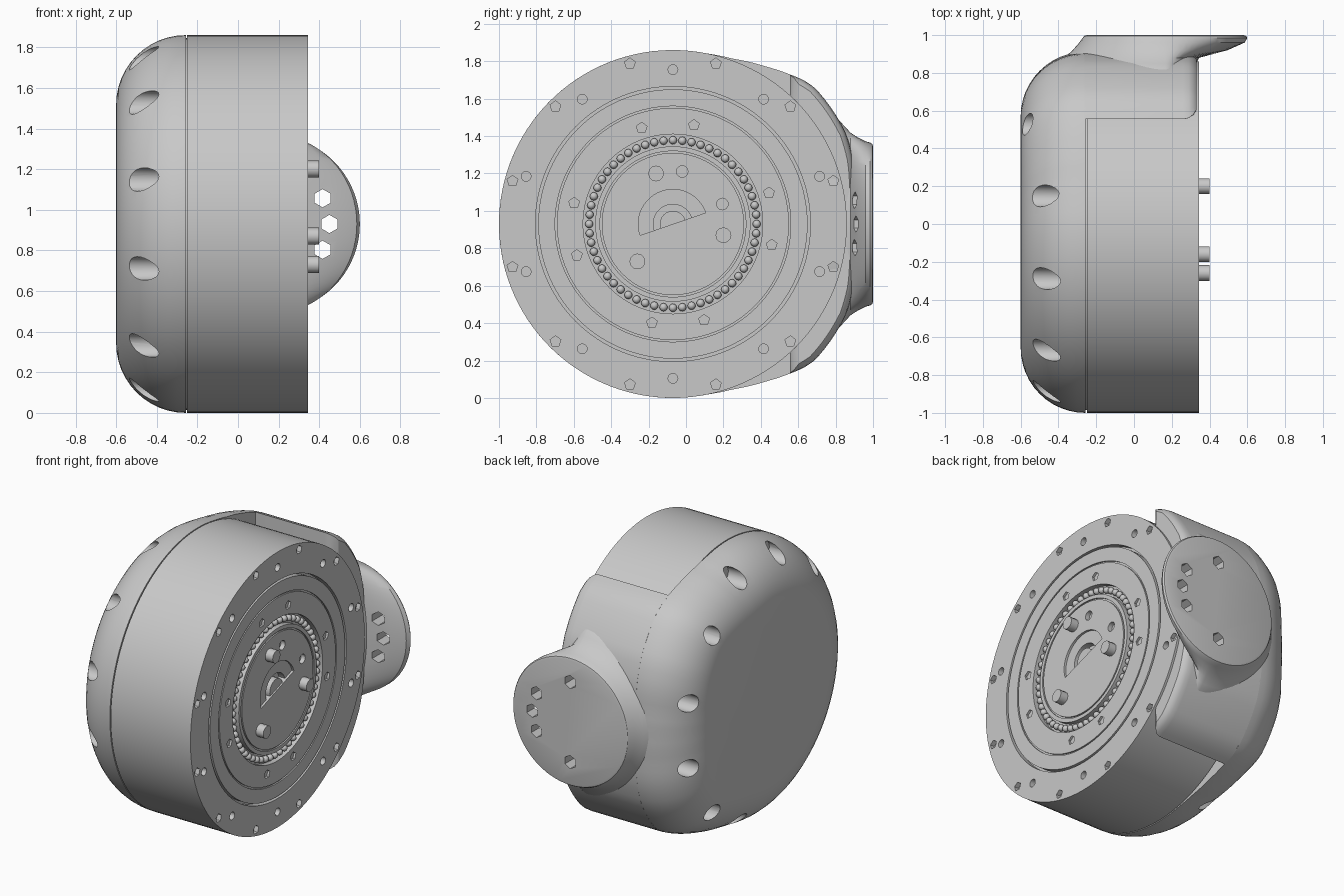
import bpy, bmesh, math
from mathutils import Matrix, Vector

cube = bpy.data.objects.get("Cube")
if cube:
    bpy.data.objects.remove(cube, do_unlink=True)

CY, CZ, R = -0.07, 0.93, 0.93       # drum axis and radius
FACE = 0.345                        # output face plane

grey = bpy.data.materials.new("plain grey")
grey.use_nodes = True
grey.diffuse_color = (0.58, 0.58, 0.58, 1)
grey.node_tree.nodes["Principled BSDF"].inputs["Base Color"].default_value = (0.58, 0.58, 0.58, 1)


def finish(name, bm):
    bmesh.ops.recalc_face_normals(bm, faces=bm.faces)
    me = bpy.data.meshes.new(name)
    bm.to_mesh(me)
    bm.free()
    me.materials.append(grey)
    ob = bpy.data.objects.new(name, me)
    bpy.context.scene.collection.objects.link(ob)
    return ob


def loft(name, rings):
    """Skin closed rings of equal length and close both ends."""
    bm = bmesh.new()
    vs = [[bm.verts.new(p) for p in ring] for ring in rings]
    n = len(vs[0])
    for a, b in zip(vs, vs[1:]):
        for i in range(n):
            j = (i + 1) % n
            bm.faces.new((a[i], a[j], b[j], b[i]))
    bm.faces.new(vs[0])
    bm.faces.new(vs[-1])
    return finish(name, bm)


def polar(x, r, deg):
    t = math.radians(deg)
    return Vector((x, CY + r * math.cos(t), CZ + r * math.sin(t)))


def prism(bm, centre, axis, radius, length, sides):
    rot = Vector(axis).to_track_quat('Z', 'Y').to_matrix().to_4x4()
    bmesh.ops.create_cone(bm, cap_ends=True, segments=sides, radius1=radius, radius2=radius,
                          depth=length, matrix=Matrix.Translation(centre) @ rot)


def cut(ob, bm):
    """Subtract the cutter, trying solvers until one keeps the body intact."""
    tool = finish("cutter", bm)
    tool.hide_render = True
    mod = ob.modifiers.new("cut", 'BOOLEAN')
    mod.operation, mod.object = 'DIFFERENCE', tool
    before = len(ob.data.polygons)
    result = None
    for solver in ('EXACT', 'MANIFOLD', 'FLOAT'):
        mod.solver = solver
        ob.update_tag()
        dg = bpy.context.evaluated_depsgraph_get()
        dg.update()
        me = bpy.data.meshes.new_from_object(ob.evaluated_get(dg))
        if len(me.polygons) > before:
            result = me
            break
    ob.modifiers.clear()
    if result:
        ob.data = result
    bpy.data.objects.remove(tool, do_unlink=True)


def smooth(ob, deg=32):
    bpy.ops.object.select_all(action='DESELECT')
    ob.select_set(True)
    bpy.context.view_layer.objects.active = ob
    bpy.ops.object.shade_smooth_by_angle(angle=math.radians(deg))


# Housing outline: round, swelling into two shoulders at the back
OUTLINE = [(0, .98), (10, .99), (20, 1.025), (28, 1.045), (38, 1.05), (44, 1.052), (48, 1.038),
           (52, 1.015), (60, .975), (70, .94), (78, .93), (181, .93)]


def outline(deg):
    a = abs((deg + 180) % 360 - 180)
    for (a0, r0), (a1, r1) in zip(OUTLINE, OUTLINE[1:]):
        if a <= a1:
            return r0 + (r1 - r0) * (a - a0) / (a1 - a0)


# Rear cap with a large rounded edge
ROUND = 0.343
rings = []
for k in range(13):
    t = math.radians(90 - 7.5 * k)
    x, inset = -0.257 - ROUND * math.sin(t), ROUND * (1 - math.cos(t))
    rings.append([polar(x, outline(d + .7) - inset, d + .7) for d in range(0, 360, 3)])
rear_cap = loft("rear_cap", rings)
for k in range(12):                              # lightening holes
    bm = bmesh.new()
    prism(bm, polar(-0.5, 0.845, 15 + 30 * k), (1, 0, 0), 0.058, 0.24, 24)
    cut(rear_cap, bm)
for y, z in ((-0.345, 1.80), (0.2, 0.06)):       # connector notches
    bm = bmesh.new()
    bmesh.ops.create_cube(bm, size=1, matrix=Matrix.Translation((-0.345, y, z))
                          @ Matrix.Diagonal((0.13, 0.16, 0.14, 1)))
    cut(rear_cap, bm)
smooth(rear_cap)

# Drum with ring grooves and a bearing channel on its face
profile = [(-0.27, .915), (-0.25, .915), (-0.25, R), (FACE, R), (FACE, .735), (.30, .735),
           (.30, .72), (FACE, .72), (FACE, .63), (.335, .63), (.335, .62), (FACE, .62),
           (FACE, .48), (.31, .48), (.31, .415), (FACE, .415), (FACE, .39), (.335, .39),
           (.335, .38), (FACE, .38)]
drum = loft("drum", [[polar(x, r, d) for d in range(0, 360, 3)] for x, r in profile])
bm = bmesh.new()
for k in range(10):                              # mounting holes
    prism(bm, polar(FACE, .825, 18 + 36 * k), (1, 0, 0), .026, .2, 16)
for k in range(12):                              # rim screw pockets
    prism(bm, polar(FACE, .888, 15 + 30 * k), (1, 0, 0), .03, .06, 5)
for k in range(4):                               # inner screw pockets
    for d in (18, 78):
        prism(bm, polar(FACE, .54, d + 90 * k), (1, 0, 0), .03, .03, 5)
for d in (22, 80):                               # output plate holes
    prism(bm, polar(FACE, .285, d), (1, 0, 0), .031, .06, 16)
cut(drum, bm)


def half_disc(radius, depth):
    """Half-round cutter, its flat side tilted across the face centre."""
    b = bmesh.new()
    arc = [polar(FACE - depth, radius, 19 + 7.5 * k) for k in range(25)]
    face = b.faces.new([b.verts.new(p) for p in arc])
    ext = bmesh.ops.extrude_face_region(b, geom=[face])
    moved = [v for v in ext["geom"] if isinstance(v, bmesh.types.BMVert)]
    bmesh.ops.translate(b, verts=moved, vec=(depth + 0.05, 0, 0))
    return b


cut(drum, half_disc(.185, .015))
cut(drum, half_disc(.105, .06))
smooth(drum)

# Shaft stub in the centre recess
bm = bmesh.new()
prism(bm, (.31, CY, CZ), (1, 0, 0), .07, .05, 24)
smooth(finish("shaft_stub", bm))

# Bearing balls
bm = bmesh.new()
for k in range(56):
    bmesh.ops.create_icosphere(bm, subdivisions=2, radius=.022,
                               matrix=Matrix.Translation(polar(.323, .448, k * 360 / 56)))
smooth(finish("bearing_balls", bm))

# Three bolts standing out of the output plate
for k, (y, z) in enumerate(((-.16, 1.2), (.2, .87), (-.26, .73))):
    bm = bmesh.new()
    prism(bm, (.365, y, z), (1, 0, 0), .042, .07, 12)
    smooth(finish(f"output_bolt_{k + 1}", bm))

# Bracket arms wrapping the back of the drum, ending on level edges
rings = []
for x, inset, reach in ((-.262, 0, 52), (.26, 0, 52), (.29, .004, 51.5), (.315, .014, 50),
                        (.33, .032, 48)):
    angles = [reach * (k / 24 - 1) for k in range(49)]
    outer = [polar(x, max(outline(a) - inset, .94), a) for a in angles]
    inner = [polar(x, .925, a * (reach - 4.5) / reach) for a in reversed(angles)]
    rings.append(outer + inner)
smooth(loft("bracket_arms", rings))

# Flared neck and round mounting flange: y, half height, left and right reach
sections = [(.74, .60, .58, .165), (.80, .575, .575, .165), (.85, .52, .56, .165),
            (.88, .488, .535, .18), (.92, .462, .49, .33),
            (.96, .442, .455, .42), (.985, .435, .437, .435), (.996, .428, .428, .428),
            (1.0, .415, .415, .415)]
FX = .165
rings = []
for y, h, left, right in sections:
    ring = []
    for k in range(72):
        c, s = math.cos(math.radians(5 * k)), math.sin(math.radians(5 * k))
        ring.append((FX + c * (right if c > 0 else left), y, CZ + h * s))
    rings.append(ring)
flange = loft("mounting_flange", rings)
bm = bmesh.new()
for d in (-90, -28, 0, 28, 90):
    c, s = math.cos(math.radians(d)), math.sin(math.radians(d))
    prism(bm, (FX + .285 * c, .98, CZ + .27 * s), (0, 1, 0), .045, .3, 6)
cut(flange, bm)
smooth(flange)
